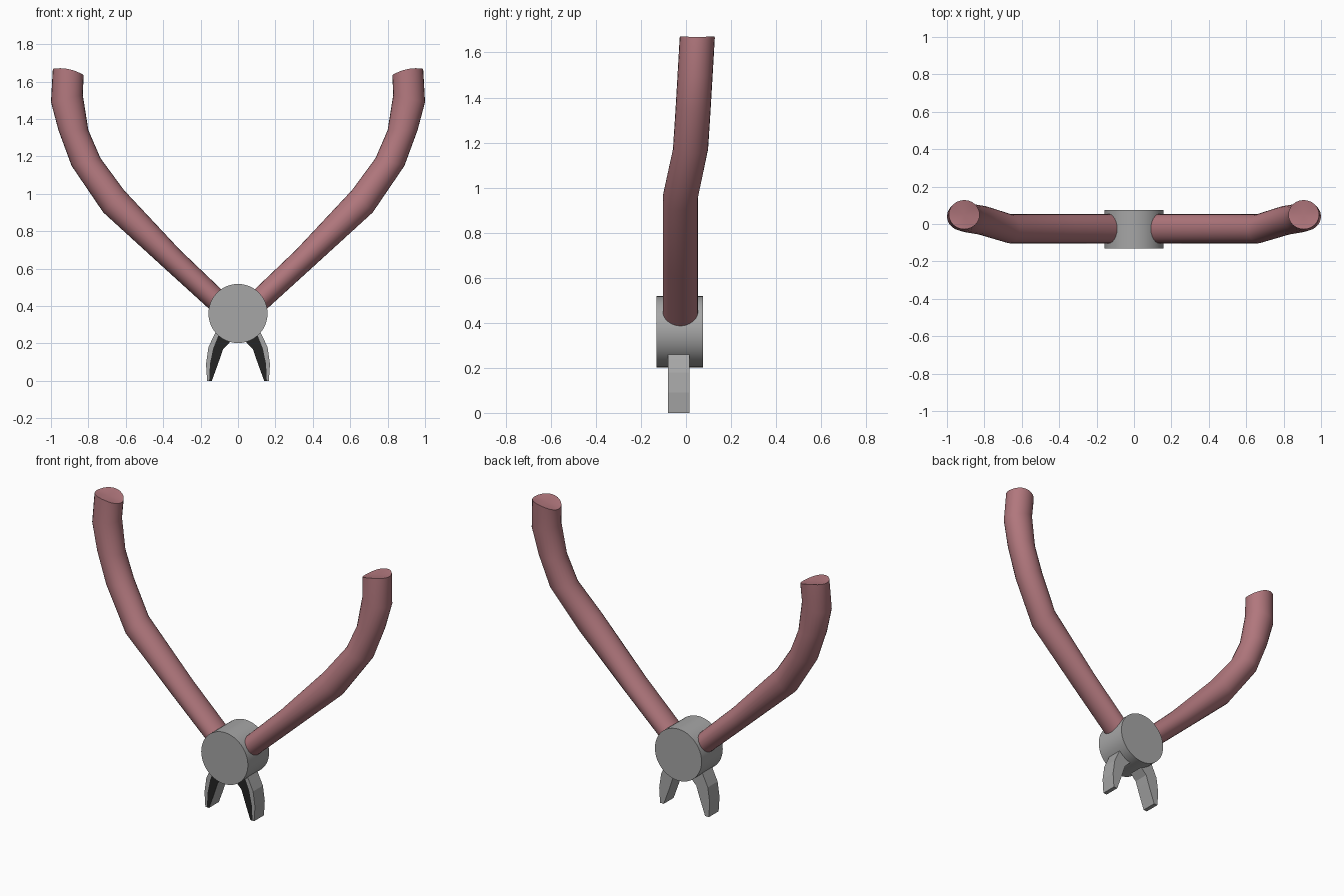
import bpy, bmesh, math
from mathutils import Vector

if "Cube" in bpy.data.objects:
    bpy.data.objects.remove(bpy.data.objects["Cube"])


def material(name, rgb):
    m = bpy.data.materials.new(name)
    m.diffuse_color = (*rgb, 1)
    m.use_nodes = True
    m.node_tree.nodes["Principled BSDF"].inputs["Base Color"].default_value = m.diffuse_color
    return m


steel = material("steel grey", (0.38, 0.38, 0.38))
grip = material("dusty red grip", (0.44, 0.185, 0.205))
black = material("black edge", (0.018, 0.018, 0.018))


def finish(bm, name, mats, mirror=False, angle=30):
    bmesh.ops.recalc_face_normals(bm, faces=bm.faces)
    mesh = bpy.data.meshes.new(name)
    bm.to_mesh(mesh)
    bm.free()
    for m in mats:
        mesh.materials.append(m)
    ob = bpy.data.objects.new(name, mesh)
    bpy.context.collection.objects.link(ob)
    bpy.ops.object.select_all(action='DESELECT')
    ob.select_set(True)
    bpy.context.view_layer.objects.active = ob
    bpy.ops.object.shade_smooth_by_angle(angle=math.radians(angle))
    if mirror:
        ob.modifiers.new("mirror", 'MIRROR').use_axis[0] = True
    return ob


# Pivot: short drum lying along y
Y0, Y1, R, PZ, N = -0.13, 0.075, 0.158, 0.36, 48
bm = bmesh.new()
rings = [[bm.verts.new((R * math.cos(2 * math.pi * i / N), y,
                        PZ + R * math.sin(2 * math.pi * i / N)))
          for i in range(N)] for y in (Y0, Y1)]
for i in range(N):
    j = (i + 1) % N
    bm.faces.new((rings[0][i], rings[0][j], rings[1][j], rings[1][i]))
for r in rings:
    bm.faces.new(r)
finish(bm, "pivot", [steel])

# Handles: oval sections, each from inner point (x, z) to outer point (x, z) at depth y
SECTIONS = [
    ((0.02, 0.423), (0.08, 0.317), -0.025),
    ((0.31, 0.70), (0.40, 0.608), -0.025),
    ((0.61, 1.02), (0.72, 0.90), -0.025),
    ((0.735, 1.19), (0.89, 1.15), 0.02),
    ((0.80, 1.34), (0.96, 1.34), 0.031),
    ((0.83, 1.53), (1.00, 1.49), 0.041),
    ((0.825, 1.65), (0.99, 1.65), 0.05),
]
SIDES = 24
bm = bmesh.new()
rings = []
for k, (a, b, y) in enumerate(SECTIONS):
    inner, outer = Vector((a[0], y, a[1])), Vector((b[0], y, b[1]))
    mid, half = (inner + outer) / 2, (outer - inner) / 2
    ring = []
    for i in range(SIDES):
        t = 2 * math.pi * i / SIDES
        c = math.cos(t)
        p = mid + half * c + Vector((0, 0.078 * math.sin(t), 0))
        if k == len(SECTIONS) - 1:      # gently curved, slanted end
            p.z = 1.667 + 0.0165 * c - 0.0155 * c * c
        ring.append(bm.verts.new(p))
    rings.append(ring)
for r0, r1 in zip(rings, rings[1:]):
    for i in range(SIDES):
        j = (i + 1) % SIDES
        bm.faces.new((r0[i], r0[j], r1[j], r1[i]))
bm.faces.new(rings[0])
tip = bm.verts.new((0.9075, 0.05, 1.657))
for i in range(SIDES):
    bm.faces.new((rings[-1][i], rings[-1][(i + 1) % SIDES], tip))
finish(bm, "handles", [grip], mirror=True, angle=32)

# Jaws: rows of (inner x, z), (black border x, z), (outer x, z)
ROWS = [
    ((0.03, 0.25), (0.08, 0.28), (0.10, 0.30)),
    ((0.045, 0.205), (0.108, 0.235), (0.125, 0.25)),
    ((0.08, 0.17), (0.132, 0.175), (0.158, 0.18)),
    ((0.107, 0.09), (0.15, 0.09), (0.171, 0.09)),
    ((0.14, 0.0), (0.154, 0.0), (0.165, 0.0)),
]
bm = bmesh.new()
front, back = [[[bm.verts.new((x, y, z)) for x, z in row] for row in ROWS]
               for y in (-0.08, 0.015)]
for r in range(len(ROWS) - 1):
    for c in range(2):
        f = bm.faces.new((front[r][c], front[r][c + 1], front[r + 1][c + 1], front[r + 1][c]))
        f.material_index = 1 if c == 0 else 0     # black inner half of the front
        bm.faces.new((back[r][c], back[r][c + 1], back[r + 1][c + 1], back[r + 1][c]))
    for c in (0, 2):
        bm.faces.new((front[r][c], front[r + 1][c], back[r + 1][c], back[r][c]))
for r in (0, -1):
    for c in range(2):
        bm.faces.new((front[r][c], front[r][c + 1], back[r][c + 1], back[r][c]))
finish(bm, "jaws", [steel, black], mirror=True, angle=10)
